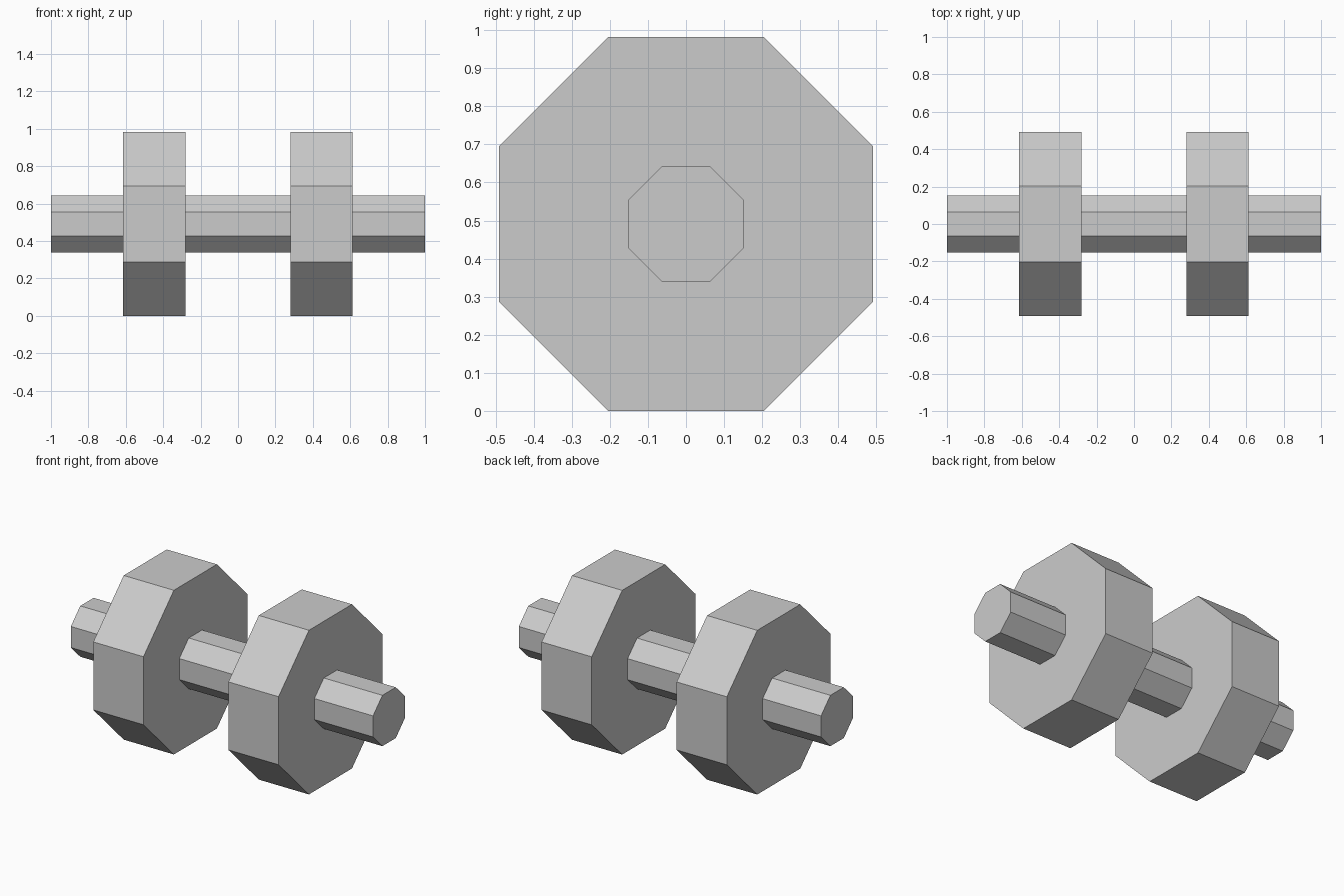
import bpy
import math

if "Cube" in bpy.data.objects:
    bpy.data.objects.remove(bpy.data.objects["Cube"], do_unlink=True)

SIDES = 8
AXIS_HEIGHT = 0.491

# Single plain grey
grey = bpy.data.materials.new("grey")
grey.use_nodes = True
colour = (0.6, 0.6, 0.6, 1)
grey.diffuse_color = colour
grey.node_tree.nodes["Principled BSDF"].inputs["Base Color"].default_value = colour


def octagon_bar(name, x, length, half_height):
    """Octagonal prism along x, with flats on top, bottom, front and back."""
    bpy.ops.mesh.primitive_cylinder_add(
        vertices=SIDES, radius=half_height / math.cos(math.pi / SIDES), depth=length)
    bar = bpy.context.object
    bar.name = name
    # Turn half a side so the flats face the axes, then lay it along x
    bar.rotation_euler = (math.pi / SIDES, math.pi / 2, 0)
    bar.rotation_mode = 'QUATERNION'
    from mathutils import Matrix
    turn = Matrix.Rotation(math.pi / 2, 4, 'Y') @ Matrix.Rotation(math.pi / SIDES, 4, 'Z')
    bar.rotation_quaternion = turn.to_quaternion()
    bar.location = (x, 0, AXIS_HEIGHT)
    bar.data.materials.append(grey)
    return bar


# Handle bar running through both weights
octagon_bar("handle_bar", 0, 2.0, 0.152)

# Weights
for name, x in (("left_weight", 0.446), ("right_weight", -0.448)):
    octagon_bar(name, x, 0.332, 0.491)
